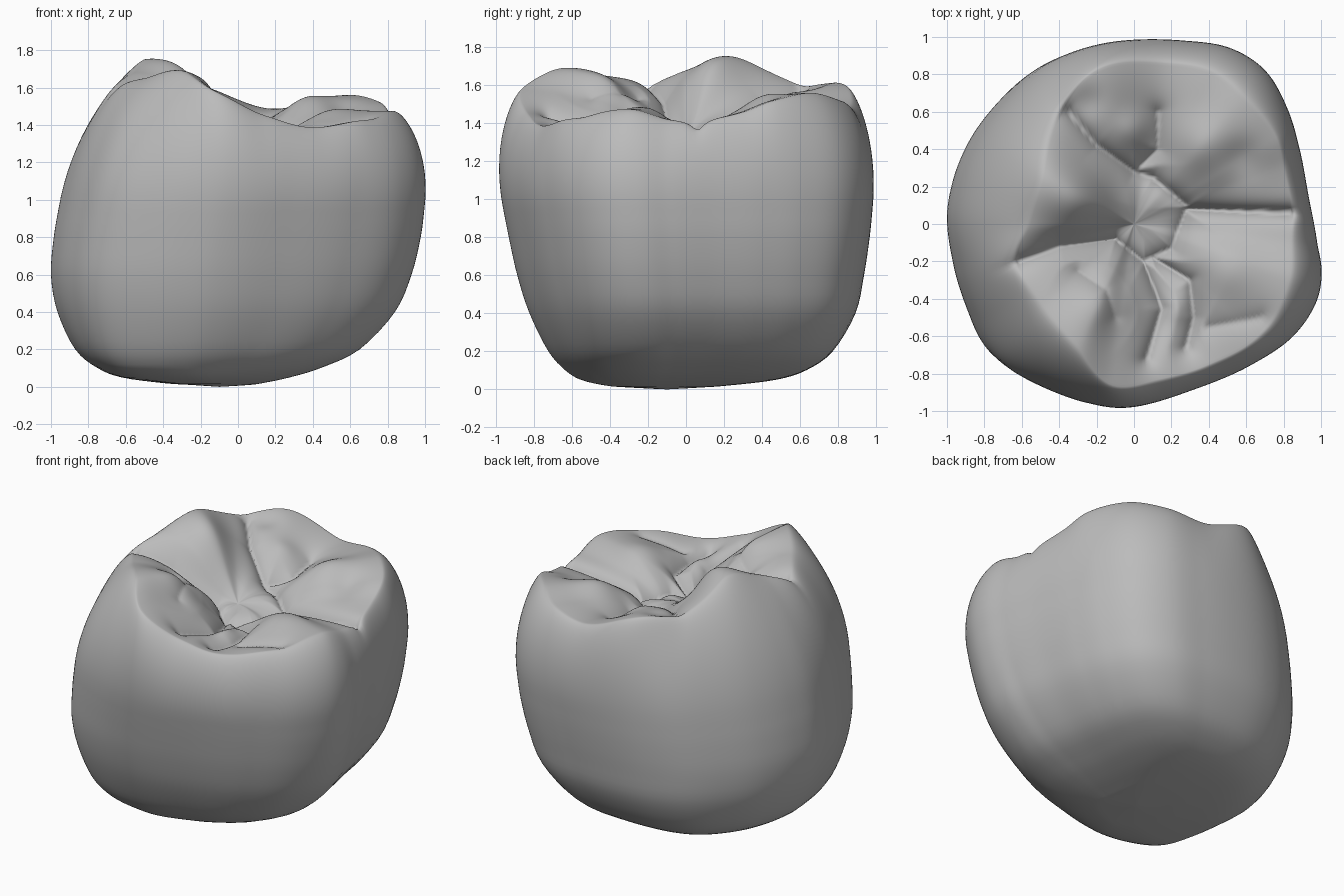
import bpy, bmesh, math
from mathutils import Vector

cube = bpy.data.objects.get("Cube")
if cube:
    bpy.data.objects.remove(cube)

SEGMENTS, SUB, SHOULDER, TOP = 240, 4, 18, 64
FLOOR = 1.32

# Widest outline in plan
OUTLINE = [(1, -.25), (.98, -.1), (.93, .15), (.87, .4), (.8, .6), (.68, .8), (.5, .92),
           (.25, .97), (0, .98), (-.3, .93), (-.5, .84), (-.72, .64), (-.88, .42),
           (-.97, .2), (-1, 0), (-.95, -.25), (-.85, -.48), (-.72, -.7), (-.5, -.85),
           (-.3, -.94), (-.1, -.98), (.3, -.88), (.6, -.74), (.85, -.57), (.97, -.4)]

# Crest of the chewing rim: x, y, height
CREST = [(.83, -.3, 1.475), (.84, -.08, 1.42), (.83, .15, 1.43), (.8, .3, 1.46),
         (.76, .46, 1.52), (.6, .66, 1.56), (.42, .81, 1.52), (.15, .86, 1.49),
         (-.2, .82, 1.61), (-.41, .55, 1.63), (-.49, .25, 1.74), (-.56, 0, 1.68),
         (-.62, -.17, 1.64), (-.5, -.42, 1.65), (-.3, -.66, 1.69), (-.12, -.86, 1.58),
         (.13, -.83, 1.46), (.4, -.75, 1.39), (.65, -.61, 1.43)]

# Side profile: height, then reach towards +x, -x, +y, -y
LEVELS = [(0, -.1, .1, -.1, .1), (.01, .06, .25, .08, .3), (.02, .13, .4, .22, .42),
          (.05, .27, .62, .47, .55), (.1, .43, .75, .63, .63), (.2, .64, .87, .77, .72),
          (.4, .83, .965, .89, .82), (.6, .92, 1, .935, .885),
          (.8, .97, .985, .965, .93), (.95, .99, .96, .98, .96)]

# Extra fullness of the corners, by the signs of x and y
CORNERS = {(True, True): .025, (True, False): .035,
           (False, True): .018, (False, False): .065}

# Fissures: depth, width, path
GROOVES = [(.1, .035, [(.28, .08), (.55, .07), (.9, .06)]),
           (.09, .05, [(.05, -.2), (-.1, -.08), (-.4, -.12), (-.75, -.25)]),
           (.08, .045, [(.28, .1), (.1, .25), (0, .28), (-.2, .42), (-.35, .6)]),
           (.08, .045, [(.1, -.18), (.3, -.3), (.32, -.5), (.28, -.66)]),
           (.08, .045, [(.05, -.2), (.15, -.45), (.07, -.72)]),
           (.06, .05, [(0, .28), (.13, .4), (.13, .6)]),
           (.08, .06, [(.28, .08), (.2, -.13), (.05, -.2)]),
           (.04, .06, [(-.3, -.25), (-.15, -.35), (-.1, -.5)]),
           (.04, .06, [(.4, -.55), (.68, -.5)])]

# Swellings of the cusps: height, radius, centre
BUMPS = [(.04, .14, (-.3, .05)), (.06, .19, (-.24, .18)), (.03, .14, (0, .1)),
         (.05, .15, (.35, .42)), (.05, .17, (.48, -.25)),
         (.06, .14, (-.12, -.42)), (.04, .1, (.0, .5)), (.03, .08, (.22, -.45)),
         (-.03, .1, (.58, .35)), (-.03, .09, (-.25, .65))]


def hermite(x, x0, x1, x2, x3, a, b, c, d):
    """Cubic through b and c with slopes taken from the neighbours."""
    h = x2 - x1
    m1, m2 = (c - a) / (x2 - x0) * h, (d - b) / (x3 - x1) * h
    t = (x - x1) / h
    return ((2*t**3 - 3*t*t + 1) * b + (t**3 - 2*t*t + t) * m1
            + (3*t*t - 2*t**3) * c + (t**3 - t*t) * m2)


def around(points, value):
    """Smooth closed function of the angle through the points."""
    tau = 2 * math.pi
    keys = sorted((math.atan2(p[1], p[0]) % tau, value(p)) for p in points)
    keys = ([(k - tau, v) for k, v in keys[-3:]] + keys
            + [(k + tau, v) for k, v in keys[:3]])

    def f(angle):
        i = next(i for i in range(1, len(keys) - 2) if keys[i + 1][0] > angle)
        ks, vs = zip(*keys[i - 1:i + 3])
        return hermite(angle, *ks, *vs)
    return f


def level(t):
    """Side profile row at a fractional index."""
    last = len(LEVELS) - 1
    i = min(int(t), last - 1)
    rows = [LEVELS[max(0, min(last, j))] for j in range(i - 1, i + 3)]
    return [hermite(t, i - 1, i, i + 1, i + 2, *col) for col in zip(*rows)]


def relief(x, y):
    """Fissures and swellings of the chewing surface."""
    p = Vector((x, y))
    z = sum(h * math.exp(-((p - Vector(c)).length / r) ** 2) for h, r, c in BUMPS)
    cut = 0
    for depth, width, path in GROOVES:
        for a, b in zip(path, path[1:]):
            a, b = Vector(a), Vector(b)
            s = max(0, min(1, (p - a).dot(b - a) / (b - a).length_squared))
            cut = max(cut, depth * math.exp(-(p - a.lerp(b, s)).length / width))
    return z - cut


outline = around(OUTLINE, lambda p: math.hypot(p[0], p[1]))
crest_r = around(CREST, lambda p: math.hypot(p[0], p[1]))
crest_z = around(CREST, lambda p: p[2])
rows = [level(i / SUB) for i in range(1, (len(LEVELS) - 1) * SUB + 1)]


def meridian(angle):
    """Points from the base, over the rim, to the central pit."""
    c, s = math.cos(angle), math.sin(angle)
    big = outline(angle)
    corner = CORNERS[c > 0, s > 0] * math.sin(2 * angle) ** 2
    points = []
    for z, right, left, back, front in rows:
        full = corner * min(1, max(z, 0) / .1) * (1.3 - .5 * z)
        points.append(Vector(((right - left) / 2 + big * c * ((right + left) / 2 + full),
                              (back - front) / 2 + big * s * ((back + front) / 1.96 + full),
                              max(z, 0))))
    # Shoulder curving over to the crest
    start, below = points[-1], points[-1 - SUB]
    rc, zc = crest_r(angle), crest_z(angle)
    end = Vector((rc * c, rc * s, zc))
    lift = (start - below) * .6 * (zc - start.z) / (start.z - below.z)
    pull = (start - end) * (.35 + .2 * min(c, 0))
    pull.z = 0
    ctrl = [start, start + lift, end + pull, end]
    for i in range(1, SHOULDER + 1):
        t = i / SHOULDER
        p = sum((w * q for w, q in zip(((1-t)**3, 3*t*(1-t)**2, 3*t*t*(1-t), t**3), ctrl)),
                Vector())
        p.z += t**4 * relief(p.x, p.y)
        points.append(p)
    # Chewing surface
    for i in range(1, TOP):
        u = 1 - i / TOP
        f = .5 * u * (1.5 - .5 * u * u) + .5 * u * u * (3 - 2 * u)
        x, y = end.x * u, end.y * u
        points.append(Vector((x, y, FLOOR + (zc - FLOOR) * f + relief(x, y))))
    return points


# Tooth crown as one closed skin
bm = bmesh.new()
columns = [[bm.verts.new(p) for p in meridian(2 * math.pi * k / SEGMENTS)]
           for k in range(SEGMENTS)]
base = bm.verts.new((LEVELS[0][1], LEVELS[0][3], 0))
pit = bm.verts.new((0, 0, FLOOR + relief(0, 0)))
for k, col in enumerate(columns):
    nxt = columns[(k + 1) % SEGMENTS]
    bm.faces.new((base, nxt[0], col[0]))
    bm.faces.new((col[-1], nxt[-1], pit))
    for i in range(len(col) - 1):
        bm.faces.new((col[i], nxt[i], nxt[i + 1], col[i + 1]))
for face in bm.faces:
    face.smooth = True
bmesh.ops.recalc_face_normals(bm, faces=bm.faces)
mesh = bpy.data.meshes.new("tooth_crown")
bm.to_mesh(mesh)
bm.free()
crown = bpy.data.objects.new("tooth_crown", mesh)
bpy.context.collection.objects.link(crown)

# Plain grey enamel
enamel = bpy.data.materials.new("grey_enamel")
enamel.use_nodes = True
grey = (.5, .5, .5, 1)
enamel.diffuse_color = grey
enamel.node_tree.nodes["Principled BSDF"].inputs["Base Color"].default_value = grey
mesh.materials.append(enamel)
